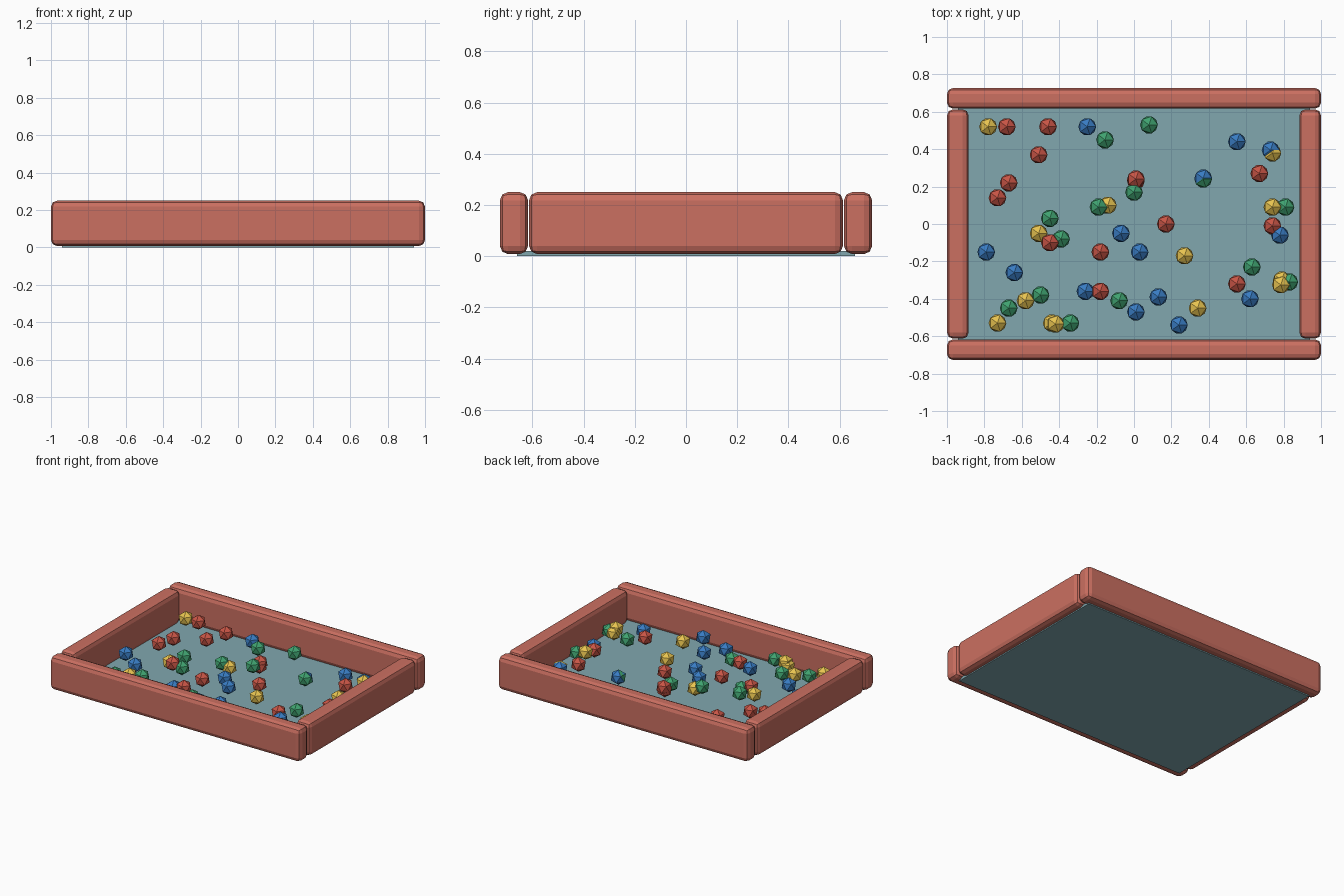
import bpy, bmesh
from mathutils import Matrix

if "Cube" in bpy.data.objects:
    bpy.data.objects.remove(bpy.data.objects["Cube"])


def material(name, rgb):
    m = bpy.data.materials.new(name)
    m.diffuse_color = (*rgb, 1)
    m.use_nodes = True
    m.node_tree.nodes["Principled BSDF"].inputs["Base Color"].default_value = m.diffuse_color
    return m


def new_object(name, bm, mat):
    mesh = bpy.data.meshes.new(name)
    bm.to_mesh(mesh)
    bm.free()
    mesh.materials.append(mat)
    ob = bpy.data.objects.new(name, mesh)
    bpy.context.collection.objects.link(ob)
    return ob


def box(name, centre, size, mat, bevel=0):
    bm = bmesh.new()
    bmesh.ops.create_cube(bm, size=1, matrix=Matrix.Translation(centre) @ Matrix.Diagonal((*size, 1)))
    ob = new_object(name, bm, mat)
    if bevel:
        mod = ob.modifiers.new("rounded_edges", 'BEVEL')
        mod.width = bevel
        mod.segments = 2
    return ob


def balls(colour, rgb, low, high):
    mat = material(colour + "_plastic", rgb)
    spots = [(x, y, 0.083) for x, y in low] + [(x, y, 0.105) for x, y in high]
    for i, spot in enumerate(spots):
        bm = bmesh.new()
        bmesh.ops.create_icosphere(bm, subdivisions=1, radius=0.053, matrix=Matrix.Translation(spot))
        new_object(f"{colour}_ball_{i + 1}", bm, mat)


# Floor mat
box("floor_mat", (0, 0, 0.01), (1.88, 1.32, 0.02), material("mat_teal", (0.22, 0.39, 0.43)))

# Padded walls: long front and back, shorter sides between them
pad = material("padding_red", (0.60, 0.16, 0.12))
for name, s in (("front", -1), ("back", 1)):
    box(name + "_wall", (0, s * 0.672, 0.129), (2.0, 0.11, 0.242), pad, 0.032)
for name, s in (("left", -1), ("right", 1)):
    box(name + "_wall", (s * 0.942, 0, 0.129), (0.115, 1.226, 0.242), pad, 0.032)

# Loose balls, by colour: lower and higher lying ones
balls("yellow", (0.80, 0.55, 0.08),
      [(-.14, .10), (-.51, -.05), (-.44, -.53), (.27, -.17), (.34, -.45), (.79, -.30)],
      [(-.78, .52), (-.58, -.41), (-.73, -.53), (-.42, -.535), (.74, .38), (.74, .09), (.785, -.325)])
balls("red", (0.58, 0.09, 0.06),
      [(-.46, .52), (-.51, .37), (-.73, .14), (.01, .23), (.17, 0), (-.18, -.15), (.74, -.01)],
      [(-.68, .52), (-.67, .22), (.01, .24), (-.45, -.10), (-.18, -.36), (.67, .27), (.55, -.32)])
balls("blue", (0.04, 0.20, 0.54),
      [(-.25, .52), (.55, .44), (.37, .245), (-.07, -.05), (.03, -.15), (-.26, -.36), (.13, -.39), (.78, -.06)],
      [(.73, .395), (-.79, -.15), (-.64, -.26), (.01, -.47), (.24, -.54), (.62, -.40)])
balls("green", (0.05, 0.36, 0.16),
      [(-.155, .45), (.08, .53), (.37, .24), (-.08, -.41), (.81, .09), (-.39, -.08), (.83, -.31)],
      [(0, .17), (-.19, .09), (-.45, .03), (-.50, -.38), (-.67, -.45), (-.34, -.53), (.63, -.23)])
